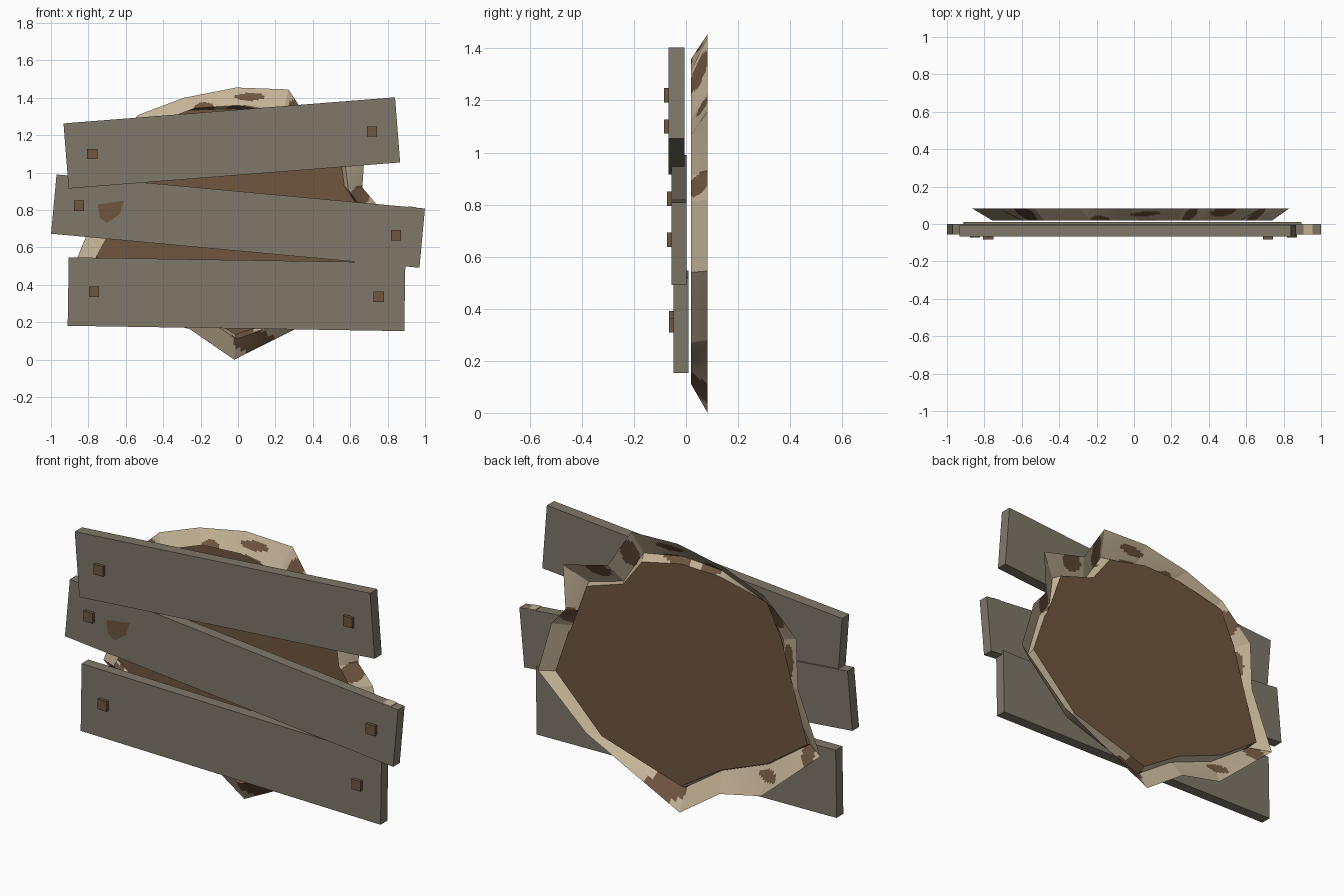
import bpy, bmesh, math
from mathutils import Matrix, Vector

if "Cube" in bpy.data.objects:
    bpy.data.objects.remove(bpy.data.objects["Cube"])


def material(name, rgb):
    m = bpy.data.materials.new(name)
    m.diffuse_color = (*rgb, 1)
    m.use_nodes = True
    m.node_tree.nodes["Principled BSDF"].inputs["Base Color"].default_value = m.diffuse_color
    return m


WOOD = material("weathered_wood", (0.215, 0.188, 0.142))
BROWN = material("dark_brown", (0.160, 0.093, 0.051))
TAN = material("pale_tan", (0.56, 0.455, 0.31))


def finish(name, bm, mats):
    me = bpy.data.meshes.new(name)
    bm.to_mesh(me)
    bm.free()
    for m in mats:
        me.materials.append(m)
    ob = bpy.data.objects.new(name, me)
    bpy.context.collection.objects.link(ob)
    return ob


def box(name, center, size, angle, mat):
    """Box turned about the y axis; positive angle lifts the +x end."""
    bm = bmesh.new()
    bmesh.ops.create_cube(bm, size=1)
    mtx = (Matrix.Translation(center) @ Matrix.Rotation(-math.radians(angle), 4, 'Y')
           @ Matrix.Diagonal((*size, 1)))
    bmesh.ops.transform(bm, matrix=mtx, verts=bm.verts)
    return finish(name, bm, [mat])


# Planks: centre x, z, length, height, angle, front y, back y, nail positions
PLANKS = {
    "top": (-0.033, 1.159, 1.778, 0.349, 4.5, -0.067, -0.006, [(-0.78, 1.10), (0.716, 1.22)]),
    "middle": (0.0, 0.741, 1.978, 0.318, -5.28, -0.056, 0.001, [(-0.85, 0.823), (0.845, 0.665)]),
    "bottom": (-0.008, 0.350, 1.800, 0.366, -0.9, -0.048, 0.010, [(-0.77, 0.363), (0.753, 0.337)]),
}
for key, (x, z, w, h, ang, y0, y1, nails) in PLANKS.items():
    box(key + "_plank", (x, (y0 + y1) / 2, z), (w, y1 - y0, h), ang, WOOD)
    for i, (nx, nz) in enumerate(nails):
        box(f"{key}_nail_{i + 1}", (nx, y0 - 0.005, nz), (0.055, 0.024, 0.055), 0, BROWN)

# Painted stain and worn end on the middle plank
bm = bmesh.new()
stain = [(-0.75, 0.83), (-0.61, 0.85), (-0.63, 0.78), (-0.70, 0.73), (-0.74, 0.76)]
bm.faces.new([bm.verts.new((x, -0.058, z)) for x, z in stain])
finish("plank_stain", bm, [BROWN])
box("plank_worn_end", (0.93, -0.0275, 0.8165), (0.05, 0.056, 0.003), -5.28, TAN)

# Hole outlines (x, z): wide back edge, narrow front lip, recessed panel
OUTER = [(-.02, 0), (-.26, .165), (-.51, .22), (-.865, .53), (-.73, .86), (-.72, 1.13),
         (-.53, 1.31), (-.29, 1.40), (-.01, 1.455), (.27, 1.445), (.41, 1.228), (.68, 1.158),
         (.665, .92), (.75, .82), (.83, .545), (.54, .28)]
LIP = [(-.01, .11), (-.23, .26), (-.51, .37), (-.76, .545), (-.61, .82), (-.60, 1.07),
       (-.48, 1.25), (-.23, 1.345), (0, 1.36), (.24, 1.315), (.36, 1.13), (.57, 1.07),
       (.59, .91), (.66, .81), (.74, .54), (.47, .27)]
PANEL = [(-.015, .135), (-.25, .284), (-.535, .396), (-.775, .565), (-.628, .847), (-.62, 1.09),
         (-.535, 1.27), (-.25, 1.335), (-.02, 1.342), (.218, 1.29), (.33, 1.14), (.55, 1.07),
         (.568, .93), (.66, .79), (.737, .56), (.46, .28)]

# Brown blotches on the rim: x, z, radius x, radius z
BLOTCHES = [(.06, 1.405, .08, .02), (-.18, 1.345, .055, .03), (.30, 1.31, .04, .08),
            (.48, 1.18, .07, .04), (.655, .88, .05, .05), (.08, .10, .11, .06),
            (-.53, .32, .06, .03), (-.77, .50, .05, .05), (-.58, 1.20, .06, .07),
            (-.65, .98, .04, .09), (.03, 1.345, .1, .014)]


def loop(points, y):
    return [Vector((x, y, z)) for x, z in points]


def wall(name, a, b, cols, rows):
    """Closed wall between two loops, gridded so blotches are coloured by position."""
    bm = bmesh.new()
    n = len(a)
    for i in range(n):
        j = (i + 1) % n
        grid = [[bm.verts.new(a[i].lerp(a[j], c / cols).lerp(b[i].lerp(b[j], c / cols), r / rows))
                 for c in range(cols + 1)] for r in range(rows + 1)]
        for r in range(rows):
            for c in range(cols):
                f = bm.faces.new((grid[r][c], grid[r][c + 1], grid[r + 1][c + 1], grid[r + 1][c]))
                p = f.calc_center_median()
                f.material_index = int(any(((p.x - x) / s) ** 2 + ((p.z - z) / t) ** 2 < 1
                                           for x, z, s, t in BLOTCHES))
    bmesh.ops.remove_doubles(bm, verts=bm.verts, dist=0.0002)
    bmesh.ops.recalc_face_normals(bm, faces=bm.faces)
    finish(name, bm, [TAN, BROWN])


# Sloping broken rim, and the short wall running back from its lip to the panel
back, lip, panel = loop(OUTER, 0.083), loop(LIP, 0.02), loop(PANEL, 0.066)
wall("hole_rim", lip, back, 18, 12)
wall("hole_inner_wall", panel, lip, 10, 3)

# Dark panel closing the hole
bm = bmesh.new()
face = bm.faces.new([bm.verts.new(p) for p in panel])
bmesh.ops.triangulate(bm, faces=[face])
finish("hole_panel", bm, [BROWN])
